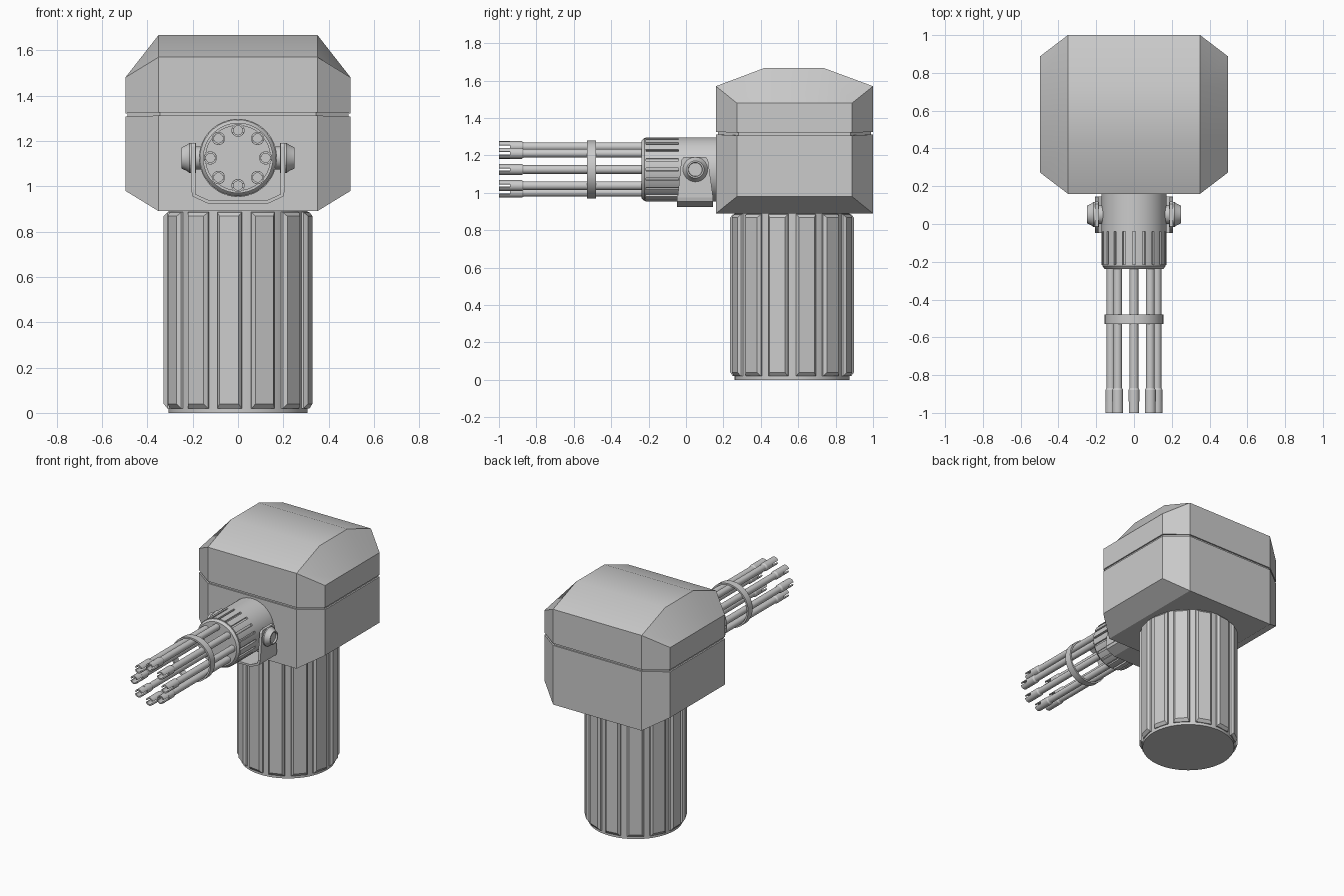
import bpy, bmesh
from math import sin, cos, pi, radians
from mathutils import Matrix, Vector

if "Cube" in bpy.data.objects:
    bpy.data.objects.remove(bpy.data.objects["Cube"])

GUN = Vector((0, 0, 1.125))      # barrel axis height
COL_Y = 0.567                    # column centre


def finish(name, bm, smooth=None):
    bmesh.ops.remove_doubles(bm, verts=bm.verts, dist=1e-5)
    bmesh.ops.recalc_face_normals(bm, faces=bm.faces)
    me = bpy.data.meshes.new(name)
    bm.to_mesh(me)
    bm.free()
    ob = bpy.data.objects.new(name, me)
    bpy.context.collection.objects.link(ob)
    if smooth:
        bpy.context.view_layer.objects.active = ob
        ob.select_set(True)
        bpy.ops.object.shade_smooth_by_angle(angle=radians(smooth))
        ob.select_set(False)
    return ob


def loft(bm, rings, closed=False):
    """Skin a list of equal-length point rings; cap the ends unless closed."""
    vs = [[bm.verts.new(p) for p in r] for r in rings]
    n = len(vs[0])
    for a, b in zip(vs, vs[1:] + (vs[:1] if closed else [])):
        for i in range(n):
            bm.faces.new((a[i], a[(i + 1) % n], b[(i + 1) % n], b[i]))
    if not closed:
        bm.faces.new(vs[0])
        bm.faces.new(vs[-1])


def lathe(bm, profile, seg, m, closed=False):
    """Turn (radius, height) points around local z, placed by matrix m."""
    loft(bm, [[m @ Vector((r * cos(2 * pi * i / seg), r * sin(2 * pi * i / seg), h))
               for i in range(seg)] for r, h in profile], closed)


def arc_shell(bm, ri, ro, h0, h1, a0, a1, m, n=6):
    """Part of a tube, between two angles."""
    rings = []
    for i in range(n + 1):
        a = a0 + (a1 - a0) * i / n
        rings.append([m @ Vector((r * cos(a), r * sin(a), h))
                      for r, h in ((ri, h0), (ro, h0), (ro, h1), (ri, h1))])
    loft(bm, rings)


def head_part(name, mid, side):
    bm = bmesh.new()
    loft(bm, [[(x, y, z) for y, z in s]
              for x, s in ((-.497, side), (-.35, mid), (.35, mid), (.497, side))])
    return finish(name, bm, 25)


# Head: lower shell, upper shell, and recessed core forming the seam
head_part("head_lower",
          [(.16, .89), (.16, 1.312), (1, 1.312), (1, .89)],
          [(.272, .98), (.272, 1.307), (.888, 1.307), (.888, .98)])
head_part("head_upper",
          [(.16, 1.326), (.16, 1.57), (.42, 1.668), (.735, 1.668), (1, 1.57), (1, 1.326)],
          [(.272, 1.322), (.272, 1.48), (.42, 1.48), (.735, 1.48), (.888, 1.48), (.888, 1.322)])
bm = bmesh.new()
core = [(-.487, .28), (-.345, .17), (.345, .17), (.487, .28),
        (.487, .88), (.345, .99), (-.345, .99), (-.487, .88)]
loft(bm, [[(x, y, z) for x, y in core] for z in (1.29, 1.34)])
finish("head_seam", bm)

# Column with raised vertical ribs
bm = bmesh.new()
lathe(bm, [(.307, 0), (.307, .9)], 64, Matrix.Translation((0, COL_Y, 0)))
finish("column", bm, 30)
bm = bmesh.new()
N = 13
for k in range(N):
    m = Matrix.Translation((0, COL_Y, 0)) @ Matrix.Rotation(pi + 2 * pi * k / N, 4, 'Z')
    loft(bm, [[m @ Vector((r, s * w, z)) for s, z in ((-1, z0), (1, z0), (1, z1), (-1, z1))]
              for r, w, z0, z1 in ((.29, .054, .02, .888), (.312, .054, .02, .885),
                                   (.328, .042, .04, .868))])
finish("column_ribs", bm)

# Gun housing, axis pointing to -y
aim = Matrix.Translation(GUN) @ Matrix.Rotation(pi / 2, 4, 'X')   # local z -> -y
bm = bmesh.new()
lathe(bm, [(.172, -.2), (.172, .04), (.158, .04), (.158, .215), (.168, .215),
           (.168, .222), (.155, .238)], 48, aim)
finish("gun_housing", bm, 30)
bm = bmesh.new()
for k in range(20):
    a = 2 * pi * (k + .5) / 20
    arc_shell(bm, .15, .172, .035, .217, a - .115, a + .115, aim, 3)
finish("housing_ribs", bm, 30)

# Eight barrels with slotted muzzles
bm = bmesh.new()
for k in range(8):
    a = pi * k / 4
    m = aim @ Matrix.Translation((.122 * cos(a), .122 * sin(a), 0))
    lathe(bm, [(.023, .22), (.023, .868), (.029, .878), (.029, .94), (.02, .94),
               (.02, .9)], 20, m)
    for s in (0, pi):
        arc_shell(bm, .02, .029, .94, 1.0, s + .3, s + pi - .3, m)
finish("barrels", bm, 30)

# Clamp ring around the barrels
bm = bmesh.new()
lathe(bm, [(.143, .48), (.155, .48), (.155, .53), (.143, .53)], 48, aim, True)
finish("barrel_ring", bm, 30)

# U-shaped cradle: floor strip and two tapered cheeks
bm = bmesh.new()
strip = [(-.207, .985), (-.2, .955), (-.135, .925), (.135, .925), (.2, .955), (.207, .985),
         (.19, .985), (.187, .965), (.13, .939), (-.13, .939), (-.187, .965), (-.19, .985)]
loft(bm, [[(x, y, z) for x, z in strip] for y in (-.047, .145)])
cheek = [(-.045, .975), (.145, .975), (.118, 1.175), (.105, 1.192), (-.012, 1.192), (-.025, 1.175)]
for s in (-1, 1):
    loft(bm, [[(s * x, y, z) for y, z in cheek] for x in (.188, .207)])
finish("cradle", bm)

# Pivot bolts on both sides
bm = bmesh.new()
for s in (-1, 1):
    m = Matrix.Translation((0, .05, 1.125)) @ Matrix.Rotation(s * pi / 2, 4, 'Y')
    lathe(bm, [(.05, .15), (.05, .185), (.066, .185), (.066, .215), (.058, .225),
               (.046, .25), (.038, .25), (.036, .238)], 32, m)
finish("pivot_bolts", bm, 30)
